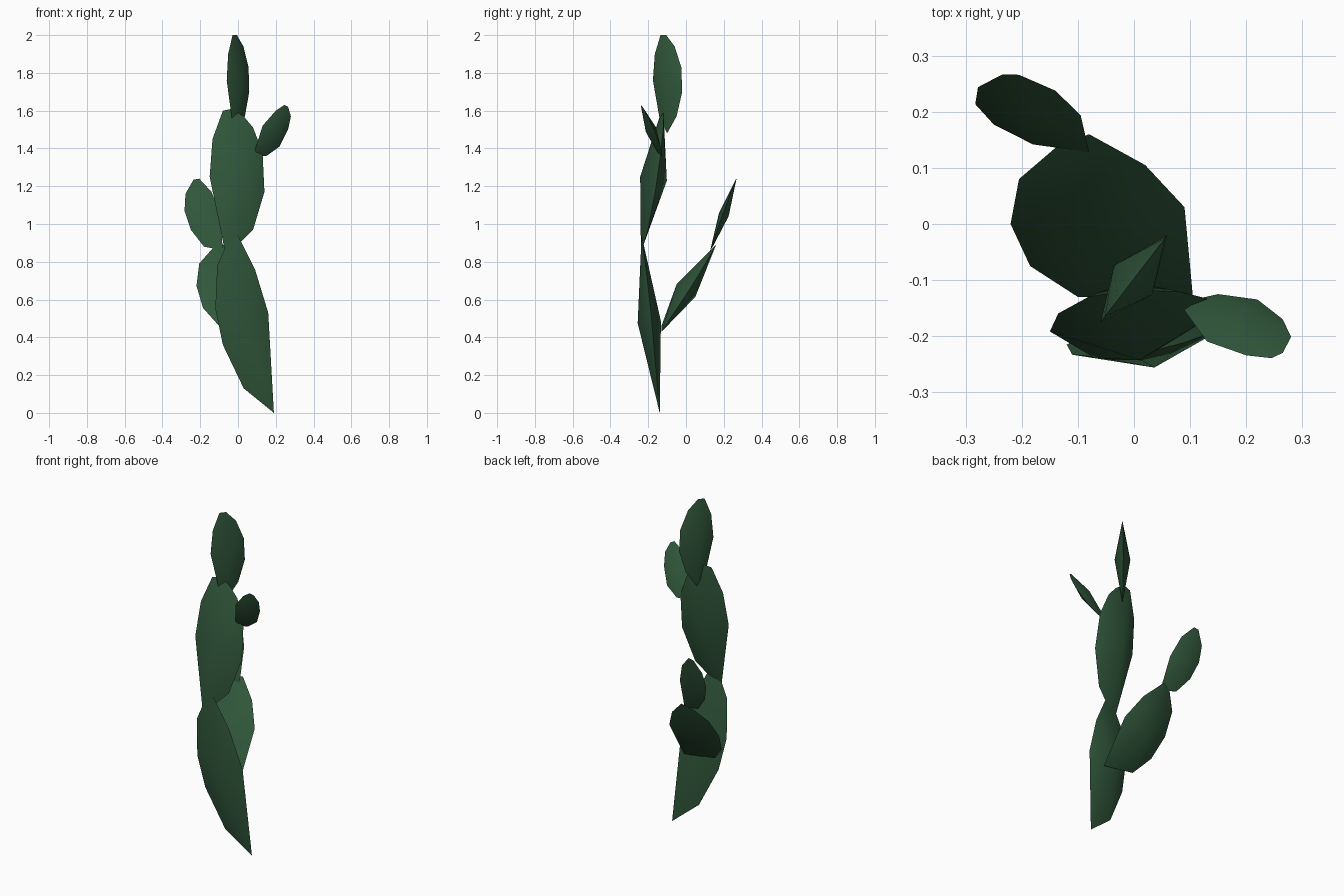
import bpy
import bmesh
from mathutils import Vector

# Remove the default object
cube = bpy.data.objects.get("Cube")
if cube:
    bpy.data.objects.remove(cube, do_unlink=True)

# Single flat green for the whole plant
green = bpy.data.materials.new("dark_cactus_green")
green.use_nodes = True
colour = (0.03, 0.095, 0.043, 1.0)
green.diffuse_color = colour
shader = next(n for n in green.node_tree.nodes if n.type == 'BSDF_PRINCIPLED')
shader.inputs["Base Color"].default_value = colour


def make_pad(name, axes, plane, centre, bulge, outline):
    """Lens-shaped pad: a flat outline on a tilted plane, raised to a point on each side.

    axes   - the two directions the outline is given in, such as "xz"
    plane  - the remaining coordinate as offset + slope * first + slope * second
    bulge  - half thickness at the middle of the pad
    """
    first, second = ("xyz".index(letter) for letter in axes)
    third = 3 - first - second
    offset, slope_a, slope_b = plane

    def on_plane(point):
        a, b = point
        position = Vector()
        position[first] = a
        position[second] = b
        position[third] = offset + slope_a * a + slope_b * b
        return position

    normal = Vector()
    normal[first], normal[second], normal[third] = -slope_a, -slope_b, 1
    normal.normalize()

    bm = bmesh.new()
    rim = [bm.verts.new(on_plane(point)) for point in outline]
    middle = on_plane(centre)
    for side in (bulge, -bulge):
        apex = bm.verts.new(middle + normal * side)
        for start, end in zip(rim, rim[1:] + rim[:1]):
            bm.faces.new((start, end, apex))
    bmesh.ops.recalc_face_normals(bm, faces=bm.faces)

    # Smooth faces with a crisp rim
    for face in bm.faces:
        face.smooth = True
    rim_set = set(rim)
    for edge in bm.edges:
        edge.smooth = not all(vert in rim_set for vert in edge.verts)

    mesh = bpy.data.meshes.new(name)
    bm.to_mesh(mesh)
    bm.free()
    mesh.materials.append(green)
    pad = bpy.data.objects.new(name, mesh)
    bpy.context.scene.collection.objects.link(pad)
    return pad


# Main stack of pads
make_pad("lower_pad", "xz", (-.158, .1, -.082), (.03, .48), .062,
         [(.19, 0), (.16, .53), (.09, .76), (0, .94), (-.07, .87),
          (-.11, .78), (-.12, .55), (-.08, .36), (.03, .13)])

make_pad("upper_pad", "xz", (-.358, .14, .15), (0, 1.24), .072,
         [(-.07, .86), (-.15, 1.25), (-.135, 1.45), (-.08, 1.6), (-.03, 1.61),
          (.03, 1.57), (.08, 1.51), (.13, 1.38), (.14, 1.17), (.08, .97), (0, .89)])

make_pad("top_pad", "yz", (.075, .77, 0), (-.1, 1.75), .043,
         [(-.1, 1.48), (-.05, 1.57), (-.02, 1.7), (-.025, 1.83), (-.06, 1.94),
          (-.105, 2), (-.135, 2), (-.165, 1.9), (-.175, 1.76), (-.14, 1.56)])

# Small side shoot
make_pad("left_small_pad", "xz", (.522, .22, -.5), (.19, 1.5), .03,
         [(.08, 1.36), (.15, 1.36), (.22, 1.41), (.265, 1.5), (.28, 1.57),
          (.265, 1.62), (.245, 1.63), (.2, 1.6), (.13, 1.52)])

# Rear branch
make_pad("rear_lower_pad", "xy", (.64, -.15, 1.5), (-.05, 0), .06,
         [(.105, -.13), (.09, .03), (.02, .105), (-.08, .16), (-.135, .14),
          (-.205, .08), (-.22, 0), (-.185, -.075), (-.1, -.13)])

make_pad("rear_upper_pad", "xz", (-.17, -.07, .34), (-.19, 1.05), .027,
         [(-.08, .86), (-.18, .88), (-.25, .97), (-.283, 1.07), (-.278, 1.16),
          (-.235, 1.235), (-.205, 1.24), (-.14, 1.17), (-.095, 1.05)])
